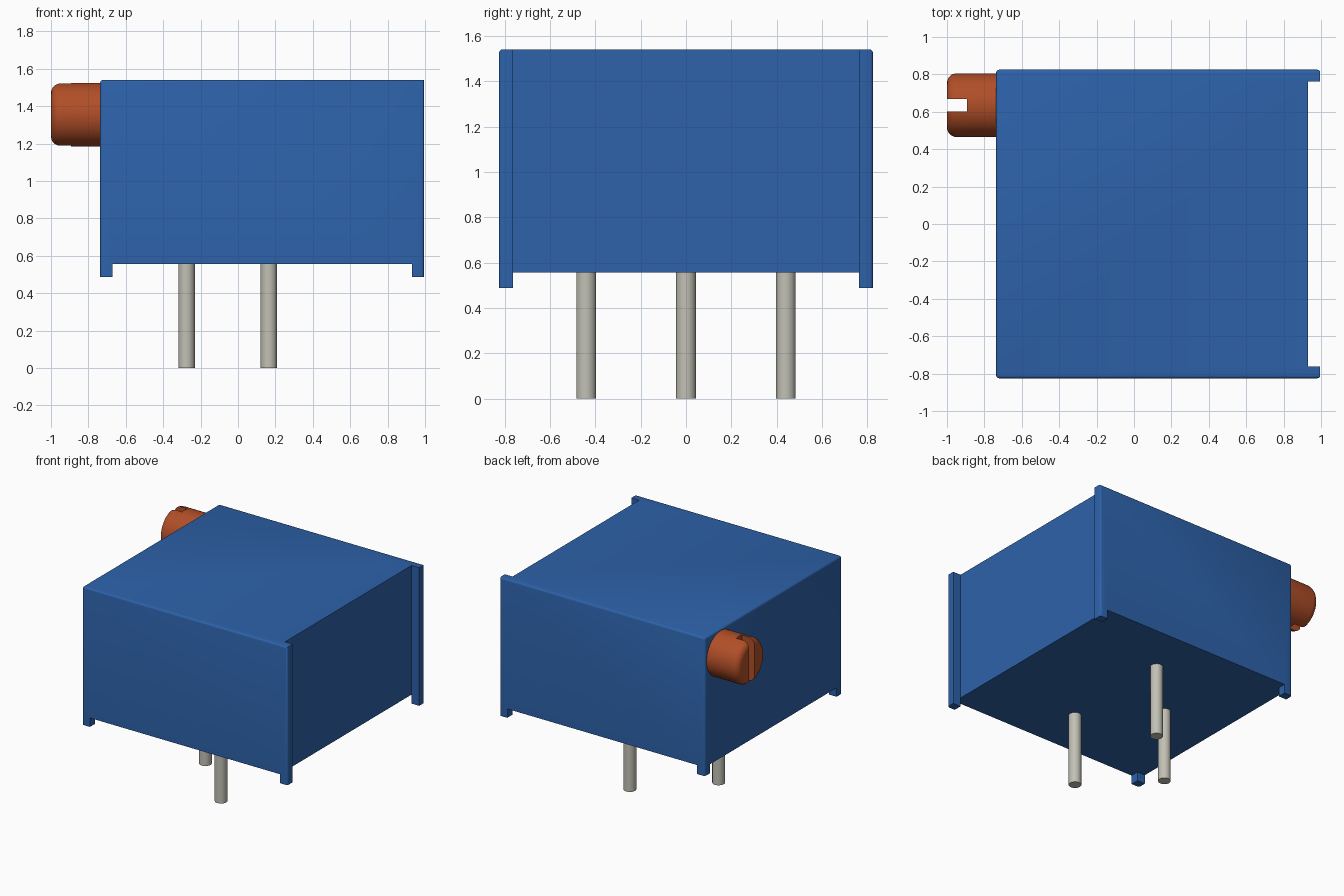
import bpy, bmesh, math
from mathutils import Matrix, Vector

if "Cube" in bpy.data.objects:
    bpy.data.objects.remove(bpy.data.objects["Cube"], do_unlink=True)


def material(name, rgb, rough=0.5):
    m = bpy.data.materials.new(name)
    m.use_nodes = True
    m.diffuse_color = (*rgb, 1)
    bsdf = m.node_tree.nodes["Principled BSDF"]
    bsdf.inputs["Base Color"].default_value = (*rgb, 1)
    bsdf.inputs["Roughness"].default_value = rough
    return m


blue = material("blue plastic", (0.026, 0.122, 0.40))
copper = material("orange screw", (0.44, 0.077, 0.021))
tin = material("pale metal", (0.54, 0.53, 0.46))


def make(name, bm, mat=None):
    bmesh.ops.recalc_face_normals(bm, faces=bm.faces)
    mesh = bpy.data.meshes.new(name)
    bm.to_mesh(mesh)
    bm.free()
    ob = bpy.data.objects.new(name, mesh)
    bpy.context.collection.objects.link(ob)
    if mat:
        mesh.materials.append(mat)
    return ob


def box(name, lo, hi):
    lo, hi = Vector(lo), Vector(hi)
    bm = bmesh.new()
    bmesh.ops.create_cube(bm, size=1, matrix=Matrix.Translation((lo + hi) / 2)
                          @ Matrix.Diagonal((*(hi - lo), 1)))
    return make(name, bm)


def cut(ob, cutters):
    """Subtract the cutters, keep the result as plain mesh, drop the cutters."""
    for c in cutters:
        c.hide_render = True
        mod = ob.modifiers.new("cut", 'BOOLEAN')
        mod.operation, mod.solver, mod.object = 'DIFFERENCE', 'EXACT', c
    graph = bpy.context.evaluated_depsgraph_get()
    mesh = bpy.data.meshes.new_from_object(ob.evaluated_get(graph))
    ob.modifiers.clear()
    ob.data = mesh
    for c in cutters:
        bpy.data.objects.remove(c, do_unlink=True)


def smooth(ob):
    bpy.ops.object.select_all(action='DESELECT')
    ob.select_set(True)
    bpy.context.view_layer.objects.active = ob
    bpy.ops.object.shade_smooth_by_angle(angle=math.radians(35))


# Case: plan outline with two ribs on the +x side, extruded upwards
left, wall, right = -0.737, 0.93, 0.995
depth, inner = 0.825, 0.762
foot, floor, top = 0.487, 0.555, 1.54
plan = [(left, -depth), (right, -depth), (right, -inner), (wall, -inner),
        (wall, inner), (right, inner), (right, depth), (left, depth)]
bm = bmesh.new()
base = bm.faces.new([bm.verts.new((x, y, foot)) for x, y in plan])
raised = bmesh.ops.extrude_face_region(bm, geom=[base], use_keep_orig=True)
bmesh.ops.translate(bm, vec=(0, 0, top - foot),
                    verts=[v for v in raised["geom"] if isinstance(v, bmesh.types.BMVert)])
bmesh.ops.recalc_face_normals(bm, faces=bm.faces)
# Round the outlines of the front and back panels, except underneath
rim = [e for e in bm.edges
       if all(abs(v.co.y) > depth - 0.001 for v in e.verts)
       and max(v.co.z for v in e.verts) > floor]
bmesh.ops.bevel(bm, geom=rim, offset=0.015, offset_type='OFFSET',
                segments=3, profile=0.5, affect='EDGES')
case = make("case", bm, blue)

# Hollow the underside in a cross, leaving four corner feet
cut(case, [box("long_cutter", (-2, -inner, 0), (2, inner, floor)),
           box("cross_cutter", (left + 0.066, -2, 0), (wall, 2, floor))])
smooth(case)

# Adjusting screw: lathed profile around the x axis, with a slotted head
screw_y, screw_z, radius, fillet = 0.635, 1.355, 0.17, 0.05
profile = [(-0.72, 0), (-0.72, radius)]
for i in range(6):
    a = math.radians(18 * i)
    profile.append((-1 + fillet * (1 - math.sin(a)),
                    radius - fillet * (1 - math.cos(a))))
profile.append((-1, 0))
bm = bmesh.new()
pts = [bm.verts.new((x, screw_y + r, screw_z)) for x, r in profile]
lines = [bm.edges.new(pair) for pair in zip(pts, pts[1:])]
bmesh.ops.spin(bm, geom=pts + lines, cent=(0, screw_y, screw_z), axis=(1, 0, 0),
               angle=math.tau, steps=48, use_merge=True)
bmesh.ops.remove_doubles(bm, verts=bm.verts, dist=0.0001)
screw = make("adjusting_screw", bm, copper)
cut(screw, [box("slot_cutter", (-1.2, screw_y - 0.033, 1), (-0.892, screw_y + 0.033, 1.7))])
smooth(screw)

# Three round pins, the middle one set back
for name, x, y in (("front_pin", 0.165, -0.44), ("middle_pin", -0.275, 0),
                   ("back_pin", 0.165, 0.44)):
    bm = bmesh.new()
    height = floor + 0.02
    bmesh.ops.create_cone(bm, cap_ends=True, segments=32, radius1=0.044, radius2=0.044,
                          depth=height, matrix=Matrix.Translation((x, y, height / 2)))
    smooth(make(name, bm, tin))
